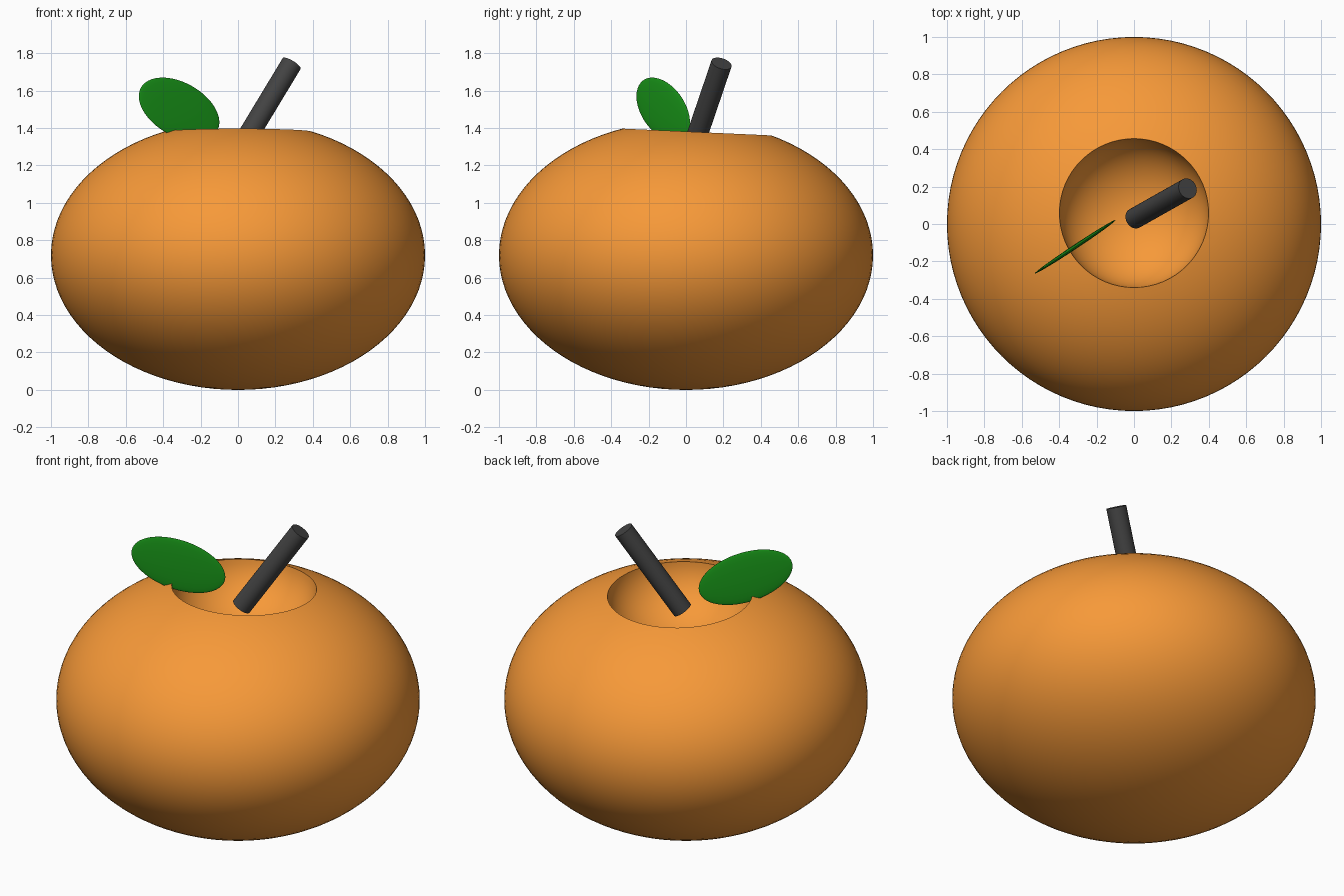
import bpy
from math import atan2, radians
from mathutils import Vector, Matrix

if "Cube" in bpy.data.objects:
    bpy.data.objects.remove(bpy.data.objects["Cube"])


def material(name, color):
    m = bpy.data.materials.new(name)
    m.diffuse_color = (*color, 1)
    m.use_nodes = True
    m.node_tree.nodes["Principled BSDF"].inputs["Base Color"].default_value = m.diffuse_color
    return m


def ellipsoid(name, loc, radii, rot=None, segments=96, rings=48):
    bpy.ops.mesh.primitive_uv_sphere_add(segments=segments, ring_count=rings, radius=1)
    ob = bpy.context.object
    ob.name = name
    ob.data.transform(Matrix.LocRotScale(Vector(loc), rot, Vector(radii)))
    ob.data.update()
    return ob


def finish(ob, mat, angle=35):
    bpy.ops.object.select_all(action='DESELECT')
    ob.select_set(True)
    bpy.context.view_layer.objects.active = ob
    ob.data.materials.clear()
    ob.data.materials.append(mat)
    bpy.ops.object.shade_smooth_by_angle(angle=radians(angle))


# Squashed round fruit with a bowl-shaped hollow in the top
fruit = ellipsoid("fruit_body", (0, 0, 0.72), (1, 1, 0.72))
cutter = ellipsoid("hollow_cutter", (0, 0.06, 1.40), (0.40, 0.40, 0.32), segments=64, rings=32)
cutter.hide_render = True
bpy.context.view_layer.objects.active = fruit
cut = fruit.modifiers.new("hollow", 'BOOLEAN')
cut.operation = 'DIFFERENCE'
cut.solver = 'EXACT'
cut.object = cutter
bpy.ops.object.modifier_apply(modifier=cut.name)
bpy.data.objects.remove(cutter, do_unlink=True)
finish(fruit, material("orange_skin", (0.93, 0.32, 0.04)))

# Slanted stem standing in the hollow
bottom, top = Vector((0.003, 0.03, 1.275)), Vector((0.287, 0.19, 1.745))
axis = top - bottom
bpy.ops.mesh.primitive_cylinder_add(vertices=32, radius=0.056, depth=axis.length,
                                    location=(bottom + top) / 2)
stem = bpy.context.object
stem.name = "stem"
stem.rotation_euler = axis.to_track_quat('Z', 'Y').to_euler()
finish(stem, material("dark_stem", (0.055, 0.055, 0.055)))

# Thin upright oval leaf resting on the rim
turn = Matrix.Rotation(atan2(0.285, 0.43), 3, 'Z') @ Matrix.Rotation(radians(21.8), 3, 'Y')
leaf = ellipsoid("leaf", (-0.315, -0.122, 1.50), (0.272, 0.012, 0.147),
                 turn.to_quaternion(), 64, 32)
finish(leaf, material("leaf_green", (0.01, 0.32, 0.01)), 60)
